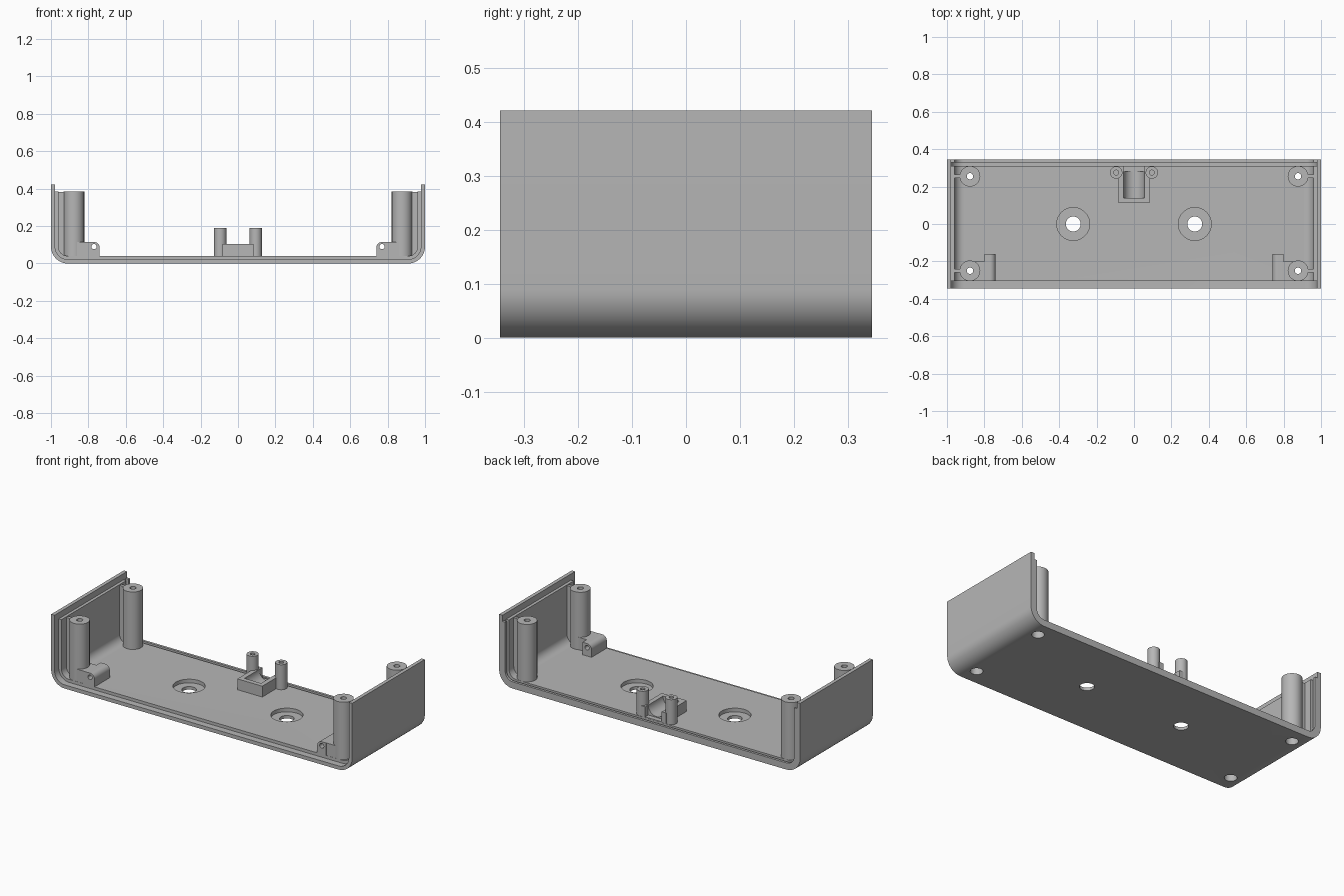
import bpy
import bmesh
import math
from mathutils import Matrix

cube = bpy.data.objects.get("Cube")
if cube:
    bpy.data.objects.remove(cube, do_unlink=True)

grey = bpy.data.materials.new("plain grey plastic")
grey.use_nodes = True
COLOUR = (0.47, 0.47, 0.47, 1)
grey.diffuse_color = COLOUR
grey.node_tree.nodes["Principled BSDF"].inputs["Base Color"].default_value = COLOUR


def finish(name, bm):
    bmesh.ops.recalc_face_normals(bm, faces=bm.faces)
    mesh = bpy.data.meshes.new(name)
    bm.to_mesh(mesh)
    bm.free()
    mesh.materials.append(grey)
    obj = bpy.data.objects.new(name, mesh)
    bpy.context.collection.objects.link(obj)
    return obj


def extrude_y(name, outline, y0, y1):
    """Extrude an x-z outline from y0 to y1."""
    bm = bmesh.new()
    face = bm.faces.new([bm.verts.new((x, y0, z)) for x, z in outline])
    new = bmesh.ops.extrude_face_region(bm, geom=[face])["geom"]
    moved = [v for v in new if isinstance(v, bmesh.types.BMVert)]
    bmesh.ops.translate(bm, verts=moved, vec=(0, y1 - y0, 0))
    return finish(name, bm)


def box(name, x0, x1, y0, y1, z0, z1):
    return extrude_y(name, [(x0, z0), (x1, z0), (x1, z1), (x0, z1)], y0, y1)


def cylinder(name, x, y, z0, z1, r, along_y=False):
    """Upright cylinder, or one along y where y holds (start, end) and z0 is its height."""
    bm = bmesh.new()
    if along_y:
        depth = y[1] - y[0]
        place = Matrix.Translation((x, sum(y) / 2, z0)) @ Matrix.Rotation(math.pi / 2, 4, 'X')
    else:
        depth = z1 - z0
        place = Matrix.Translation((x, y, (z0 + z1) / 2))
    bmesh.ops.create_cone(bm, cap_ends=True, segments=40, radius1=r, radius2=r,
                          depth=depth, matrix=place)
    return finish(name, bm)


def arc(cx, cz, r, start, end, steps=12):
    angles = [math.radians(start + (end - start) * i / steps) for i in range(steps + 1)]
    return [(cx + r * math.cos(a), cz + r * math.sin(a)) for a in angles]


def cut(obj, cutters):
    """Subtract the cutters from the object."""
    for c in cutters:
        mod = obj.modifiers.new("cut", 'BOOLEAN')
        mod.operation = 'DIFFERENCE'
        mod.solver = 'EXACT'
        mod.object = c
    bpy.context.view_layer.update()
    deps = bpy.context.evaluated_depsgraph_get()
    mesh = bpy.data.meshes.new_from_object(obj.evaluated_get(deps))
    obj.modifiers.clear()
    obj.data = mesh


def remove(objs):
    for o in objs:
        bpy.data.objects.remove(o, do_unlink=True)


def channel(name, inset, thick, top, y0, y1):
    """U-shaped layer of the tray, inset from the outside."""
    def side(t):
        r = CORNER - t
        c = 1 - CORNER
        return ([(-1 + t, top)] + arc(-c, CORNER, r, 180, 270)
                + arc(c, CORNER, r, 270, 360) + [(1 - t, top)])
    return extrude_y(name, side(inset) + side(inset + thick)[::-1], y0, y1)


CORNER, FLOOR, RIM, STEP = 0.09, 0.04, 0.385, 0.022
HALF = 0.345

# Tray: outer skin, inner lining and the rear panel rail
skin = channel("outer_shell", 0, STEP, 0.422, -HALF, HALF)
lining = channel("inner_lining", STEP, FLOOR - STEP, RIM, -0.305, 0.31)
rail = channel("rear_panel_rail", STEP, FLOOR - STEP, RIM, 0.33, HALF)
parts = [skin, lining, rail]

# Recessed mounting holes in the floor
recesses = [cylinder("recess_cutter", s * 0.325, 0, 0.018, 0.1, 0.088) for s in (-1, 1)]
holes = [cylinder("hole_cutter", s * 0.325, 0, -0.1, 0.1, 0.04) for s in (-1, 1)]

# Corner screw posts with webs to the side walls
bores = []
for s, side in ((-1, "right"), (1, "left")):
    for y, end in ((-0.25, "front"), (0.255, "rear")):
        x = s * 0.877
        post = cylinder(f"{end}_{side}_screw_post", x, y, 0.03, RIM, 0.055)
        bore = cylinder("bore_cutter", x, y, -0.1, 0.5, 0.017)
        head = cylinder("head_cutter", x, y, -0.1, 0.2, 0.034)
        cut(post, [bore, head])
        bores.append(head)
        remove([bore])
        a, b = sorted((s * 0.925, s * 0.97))
        web = box(f"{end}_{side}_post_web", a, b, y - 0.009, y + 0.009, 0.03, RIM - 0.004)
        parts += [post, web]

cut(skin, recesses + holes + bores)
cut(lining, recesses + bores)

# Front side brackets with a rounded corner and a screw hole
for s, side in ((-1, "right"), (1, "left")):
    corner = arc(0.77, 0.085, 0.03, 90, 180)
    outline = [(s * x, z) for x, z in
               [(0.80, 0.03), (0.80, 0.115)] + corner + [(0.74, 0.03)]]
    bracket = extrude_y(f"{side}_bracket", outline, -0.305, -0.16)
    hole = cylinder("bracket_cutter", s * 0.77, (-0.5, 0), 0.09, 0, 0.014, along_y=True)
    cut(bracket, [hole])
    remove([hole])
    a, b = sorted((s * 0.80, s * 0.86))
    link = box(f"{side}_bracket_link", a, b, -0.304, -0.2, 0.03, 0.115)
    bore = cylinder("bore_cutter", s * 0.877, -0.25, -0.1, 0.5, 0.036)
    cut(link, [bore])
    remove([bore])
    parts += [bracket, link]

# Rear cradle with a half-round trough open towards the back
cradle = box("cable_cradle", -0.083, 0.083, 0.112, 0.309, 0.03, 0.105)
trough = cylinder("trough_cutter", 0, (0.14, 0.285), 0.105, 0, 0.055, along_y=True)
mouth = box("mouth_cutter", -0.055, 0.055, 0.28, 0.4, 0.045, 0.2)
cut(cradle, [trough, mouth])
parts.append(cradle)

# Clamp pillars beside the cradle
for s, side in ((-1, "right"), (1, "left")):
    pillar = cylinder(f"{side}_clamp_pillar", s * 0.095, 0.275, 0.03, 0.19, 0.033)
    pilot = cylinder("pilot_cutter", s * 0.095, 0.275, 0.08, 0.3, 0.013)
    cut(pillar, [pilot])
    remove([pilot])
    parts.append(pillar)

remove(recesses + holes + bores + [trough, mouth])

# Smooth round surfaces, keeping edges sharp
bpy.ops.object.select_all(action='DESELECT')
for p in parts:
    p.select_set(True)
bpy.context.view_layer.objects.active = skin
bpy.ops.object.shade_smooth_by_angle(angle=math.radians(30))
